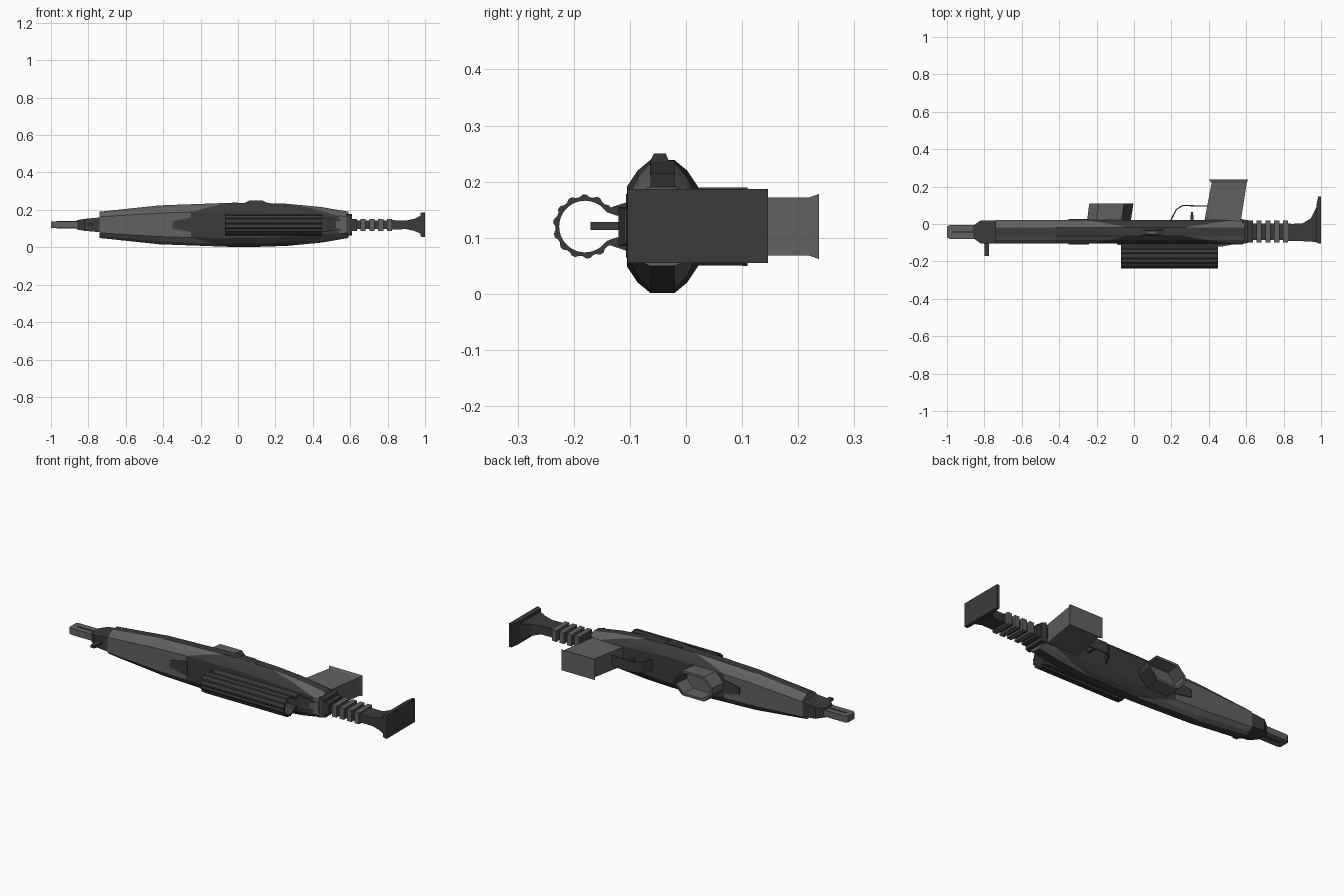
import bpy, bmesh, math

cube = bpy.data.objects.get("Cube")
if cube:
    bpy.data.objects.remove(cube, do_unlink=True)


def material(name, v):
    m = bpy.data.materials.new(name)
    m.use_nodes = True
    m.diffuse_color = (v, v, v, 1)
    m.node_tree.nodes["Principled BSDF"].inputs["Base Color"].default_value = (v, v, v, 1)
    return m


LIGHT = material("mid grey", 0.12)
DARK = material("charcoal", 0.043)
YC, ZC = -0.042, 0.12  # centre line of the body


def finish(name, bm, *mats):
    bmesh.ops.recalc_face_normals(bm, faces=bm.faces)
    me = bpy.data.meshes.new(name)
    bm.to_mesh(me)
    bm.free()
    ob = bpy.data.objects.new(name, me)
    for m in mats:
        me.materials.append(m)
    bpy.context.collection.objects.link(ob)
    return ob


def loft(name, sections, mat, rule=None, closed=False):
    """Skin rings of points; rule(station, segment) picks the second colour."""
    bm = bmesh.new()
    rings = [[bm.verts.new(p) for p in s] for s in sections]
    n, k = len(rings[0]), len(rings)
    for a in range(k if closed else k - 1):
        r, s = rings[a], rings[(a + 1) % k]
        for i in range(n):
            j = (i + 1) % n
            f = bm.faces.new((r[i], r[j], s[j], s[i]))
            f.material_index = int(bool(rule and rule(a, i)))
    if not closed:
        bm.faces.new(rings[0])
        bm.faces.new(rings[-1])
    return finish(name, bm, mat, DARK)


def rect(x, y0, y1, z0, z1):
    return [(x, y0, z0), (x, y1, z0), (x, y1, z1), (x, y0, z1)]


def prism_z(name, pts, z0, z1, mat):
    return loft(name, [[(x, y, z) for x, y in pts] for z in (z0, z1)], mat)


def prism_x(name, pts, x0, x1, mat):
    return loft(name, [[(x, y, z) for y, z in pts] for x in (x0, x1)], mat)


def plate_y(name, pts, y0, y1, mat):
    return loft(name, [[(x, y, z) for x, z in pts] for y in (y0, y1)], mat)


# Body: faceted hull with a slanted dark middle and dark spines
heights = [(-0.74, 0.071), (-0.42, 0.105), (-0.2, 0.116), (0, 0.12),
           (0.2, 0.118), (0.4, 0.104), (0.59, 0.071)]


def half_height(x):
    for (a, p), (b, q) in zip(heights, heights[1:]):
        if x <= b:
            return p + (q - p) * (x - a) / (b - a)
    return heights[-1][1]


quarter = [(0.063, 0.6, 0), (0.044, 0.84, 0.5), (0.022, 0.99, 1)]
profile = quarter + [(-y, z, t) for y, z, t in quarter[::-1]]
profile += [(-y, -z, t) for y, z, t in profile]
stations = [(-0.74, 0), (-0.42, 0), (-0.25, 0.22), (0.1, 0), (0.54, -0.28),
            (0.565, -0.12), (0.59, 0)]


def section(x0, shift):
    return [(x0 + shift * t, YC + y, ZC + z * half_height(x0 + shift * t))
            for y, z, t in profile]


def body_rule(a, i):
    spine = i in (2, 8)
    return spine or a in (2, 3)


loft("body", [section(*s) for s in stations], LIGHT, body_rule)

# Thin plates on both flat sides of the body
for side, y0, y1 in (("upper", -0.110, -0.104), ("lower", 0.020, 0.026)):
    plate_y(side + "_front_inlay", [(-0.35, 0.1), (-0.24, 0.08), (-0.24, 0.16), (-0.35, 0.14)],
            y0, y1, DARK)
    plate_y(side + "_rear_inlay", [(0.46, 0.12), (0.58, 0.09), (0.58, 0.15)],
            y0, y1, LIGHT if side == "upper" else DARK)

# Side stud on the crown of the body
loft("side_stud", [[(x, y, z) for x, y in ((a, c), (b, c), (b, d), (a, d))]
                   for z, a, b, c, d in ((0.235, 0.03, 0.16, -0.065, -0.03),
                                         (0.25, 0.06, 0.13, -0.057, -0.036))], DARK)
prism_z("stud_slot", [(0.07, -0.051), (0.12, -0.051), (0.12, -0.041), (0.07, -0.041)],
        0.249, 0.2505, LIGHT)

# Muzzle block and forked barrel
loft("muzzle_block", [rect(-0.86, -0.075, -0.01, 0.095, 0.145),
                      rect(-0.82, -0.104, 0.02, 0.088, 0.152),
                      rect(-0.73, -0.104, 0.02, 0.08, 0.16)], DARK)
tip = [(-0.85, -0.08), (-0.985, -0.08), (-1, -0.07), (-1, -0.015), (-0.985, -0.005), (-0.85, -0.005)]
prism_z("barrel", tip, 0.102, 0.138, LIGHT)
prism_z("barrel_slot", [(-0.97, -0.048), (-0.86, -0.048), (-0.86, -0.037), (-0.97, -0.037)],
        0.1, 0.14, DARK)
prism_z("front_sight", [(-0.8, -0.17), (-0.775, -0.17), (-0.775, -0.09), (-0.8, -0.09)],
        0.114, 0.128, DARK)

# Fluted open sight tube: arc with alternating ribs, open towards the body
SY, steps = -0.18, 44
outer, inner = [], []
for i in range(steps + 1):
    a = math.radians(35 + 290 * i / steps)
    r = 0.057 if i % 4 < 2 else 0.053
    outer.append((SY + r * math.cos(a), ZC + r * math.sin(a)))
    inner.append((SY + 0.046 * math.cos(a), ZC + 0.046 * math.sin(a)))
arc = [[(-0.07, *o), (0.45, *o), (0.45, *n), (-0.07, *n)] for o, n in zip(outer, inner)]
loft("sight_tube", arc, DARK)
for name, s in (("left", 1), ("right", -1)):
    prism_x(name + "_sight_mount", [(-0.142, ZC + s * 0.026), (-0.134, ZC + s * 0.034),
                                    (-0.1, ZC + s * 0.045), (-0.1, ZC + s * 0.02),
                                    (-0.125, ZC + s * 0.02)], -0.07, 0.45, DARK)
loft("sight_base", [rect(-0.09, -0.11, -0.09, 0.085, 0.155),
                    rect(0.0, -0.12, -0.09, 0.085, 0.155),
                    rect(0.47, -0.12, -0.09, 0.085, 0.155),
                    rect(0.55, -0.105, -0.09, 0.09, 0.15)], DARK)

# Hollow eight-sided magazine well, leaning slightly
def well_ring(y, inset, lean):
    hx, hz, c = 0.117 - inset, 0.069 - inset, 0.05 - inset * 0.5
    pts = [(hx, hz - c), (hx - c, hz), (c - hx, hz), (-hx, hz - c)]
    pts += [(-x, -z) for x, z in pts]
    return [(-0.135 + lean + x, y, ZC + z) for x, z in pts]


well = loft("magazine_well", [well_ring(0.01, 0, 0), well_ring(0.11, -0.001, 0.014),
                              well_ring(0.11, 0.012, 0.014), well_ring(0.03, 0.012, 0.004)], LIGHT)
for f in well.data.polygons:
    f.material_index = int(f.center.x > -0.04)

# Grip with a flared foot
def grip_ring(x0, x1, y, h):
    return [(x0, y, ZC - h), (x1, y, ZC - h), (x1, y, ZC + h), (x0, y, ZC + h)]


loft("grip", [grip_ring(0.375, 0.57, 0.01, 0.052), grip_ring(0.415, 0.603, 0.22, 0.052),
              grip_ring(0.4, 0.61, 0.237, 0.058)], LIGHT)

# Trigger guard strip and trigger
path = [(0.19, 0.015), (0.225, 0.08), (0.26, 0.102), (0.4, 0.098)]
back = [(0.4, 0.092), (0.262, 0.096), (0.23, 0.077), (0.198, 0.015)]
guard = loft("trigger_guard", [[(x, y, z) for z in (0.09, 0.15) for x, y in (p, q)[::1 if z < ZC else -1]]
                               for p, q in zip(path, back[::-1])], DARK)
prism_z("trigger", [(0.3, 0.015), (0.32, 0.015), (0.315, 0.065), (0.305, 0.065)], 0.11, 0.13, DARK)

# Rear collar and ribbed neck
loft("rear_collar", [rect(0.58, -0.107, 0.024, 0.065, 0.178),
                     rect(0.61, -0.1, 0.02, 0.07, 0.17)], DARK)
loft("neck", [rect(0.59, -0.085, 0.003, 0.098, 0.142),
              rect(0.84, -0.085, 0.003, 0.098, 0.142)], DARK)
for i in range(5):
    x = 0.608 + i * 0.047
    loft("neck_rib_%d" % (i + 1), [rect(x, -0.1, 0.018, 0.088, 0.152),
                                   rect(x + 0.028, -0.1, 0.018, 0.088, 0.152)], LIGHT if i else DARK)

# Flared stock and shoulder plate
loft("stock", [rect(0.82, -0.09, 0.0, 0.095, 0.145), rect(0.9, -0.092, 0.003, 0.097, 0.143),
               rect(0.945, -0.094, 0.03, 0.087, 0.153), rect(0.98, -0.097, 0.1, 0.07, 0.17)], DARK)
loft("shoulder_plate", [rect(0.975, -0.1, 0.1, 0.058, 0.184),
                        rect(0.985, -0.103, 0.146, 0.055, 0.187),
                        rect(1.0, -0.104, 0.146, 0.055, 0.187)], DARK)
